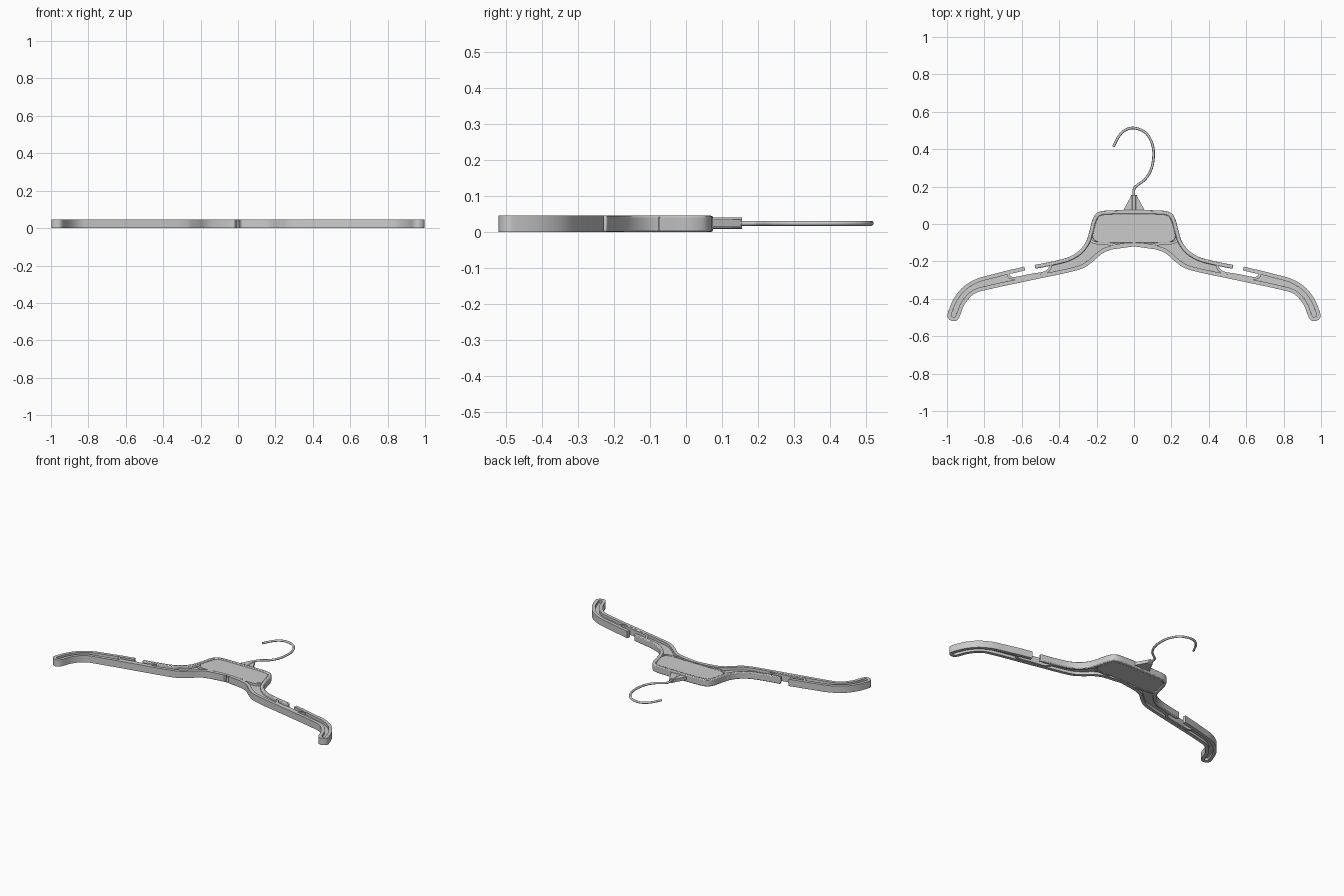
import bpy, bmesh
from mathutils import Vector

if "Cube" in bpy.data.objects:
    bpy.data.objects.remove(bpy.data.objects["Cube"])

H = 0.045   # rim height
W = 0.021   # rim width


def smooth(pts, n=5):
    """Catmull-Rom curve through 2D points."""
    p = [Vector(q) for q in pts]
    p = [2 * p[0] - p[1]] + p + [2 * p[-1] - p[-2]]
    out = []
    for i in range(1, len(p) - 2):
        a, b, c, d = p[i - 1:i + 3]
        for k in range(n):
            t = k / n
            out.append(0.5 * (2 * b + (c - a) * t + (2 * a - 5 * b + 4 * c - d) * t * t
                              + (3 * b - a - 3 * c + d) * t ** 3))
    return out + [p[-2]]


def prism(name, pts, z0, z1, mirror=True, bevel=0.0):
    """Extrude a 2D outline between two heights."""
    bm = bmesh.new()
    f = bm.faces.new([bm.verts.new((q[0], q[1], z0)) for q in pts])
    r = bmesh.ops.extrude_face_region(bm, geom=[f])
    for v in r["geom"]:
        if isinstance(v, bmesh.types.BMVert):
            v.co.z = z1
    # open at the mirror plane
    if mirror:
        cap = [g for g in bm.faces if all(abs(v.co.x) < 1e-5 for v in g.verts)]
        bmesh.ops.delete(bm, geom=cap, context='FACES')
    bmesh.ops.recalc_face_normals(bm, faces=bm.faces)
    me = bpy.data.meshes.new(name)
    bm.to_mesh(me)
    bm.free()
    ob = bpy.data.objects.new(name, me)
    bpy.context.collection.objects.link(ob)
    if mirror:
        m = ob.modifiers.new("mirror", 'MIRROR')
        m.use_clip = True
    if bevel:
        b = ob.modifiers.new("bevel", 'BEVEL')
        b.width, b.segments, b.limit_method, b.angle_limit = bevel, 2, 'ANGLE', 1.0
    bpy.context.view_layer.objects.active = ob
    ob.select_set(True)
    bpy.ops.object.shade_smooth_by_angle()
    ob.select_set(False)
    return ob


def ribbon(path, w):
    """Outline of a strip of width w around a centre line."""
    left, right = [], []
    for i, p in enumerate(path):
        t = (path[min(i + 1, len(path) - 1)] - path[max(i - 1, 0)]).normalized()
        if abs(p.x) < 1e-6:
            t = Vector((1, 0))
        n = Vector((-t.y, t.x)) * w / 2
        left.append(p + n)
        right.append(p - n)
    return left + right[::-1]


# Rim centre lines, right half
upper = smooth([(0, .064), (.1, .063), (.18, .056), (.21, .025), (.228, -.04), (.25, -.105),
                (.295, -.157), (.355, -.19), (.44, -.212)])
inner_finger = [Vector((.485, -.221)), Vector((.53, -.229))]
slot = smooth([(.44, -.212), (.455, -.245), (.485, -.262), (.56, -.275), (.64, -.29),
               (.668, -.28), (.672, -.26)])
outer_finger = [Vector((.585, -.238)), Vector((.63, -.249))]
arm = smooth([(.672, -.258), (.76, -.281), (.835, -.302), (.905, -.343), (.955, -.405),
              (.984, -.475), (.985, -.497), (.965, -.509), (.944, -.495), (.915, -.425), (.86, -.365), (.77, -.337),
              (.54, -.288), (.31, -.238), (.24, -.203), (.168, -.144), (.085, -.118), (0, -.109)])

prism("upper_rim", ribbon(upper + inner_finger, W), 0, H, bevel=.005)
prism("arm_rim", ribbon(outer_finger + arm, W), 0, H, bevel=.005)
prism("slot_rim", ribbon(slot, .014), .001, H - .001)

# Thin web between the rims
prism("web", upper + slot[1:-1] + arm, .018, .027)

# Raised centre panel
panel = smooth([(0, .056), (.1, .055), (.17, .05), (.198, .025), (.22, -.05), (.217, -.082),
                (.18, -.1), (.1, -.101), (0, -.102)])
prism("centre_panel", panel, .004, H - .004, bevel=.004)

# Rib under the panel's outer corner, running along the inner arm
prism("panel_rib", ribbon(smooth([(.245, -.07), (.21, -.1), (.12, -.108), (.09, -.118)]), .014),
      .004, H - .003)

# Tapered neck and hook socket
prism("neck", [(-.06, .068), (.06, .068), (.013, .155), (-.013, .155)], .014, .034, False)
bpy.ops.mesh.primitive_cylinder_add(vertices=12, radius=.016, depth=.09,
                                    location=(0, .11, .024), rotation=(1.5708, 0, 0))
bpy.context.object.name = "hook_socket"
bpy.ops.object.shade_smooth_by_angle()

# Wire hook
path = smooth([(0, .13), (0, .185), (.018, .208), (.06, .24), (.093, .295), (.105, .37),
               (.095, .435), (.06, .49), (0, .513), (-.045, .503), (-.08, .47), (-.11, .413)])
cu = bpy.data.curves.new("hook", 'CURVE')
cu.dimensions = '3D'
cu.bevel_depth = .007
cu.bevel_resolution = 2
cu.use_fill_caps = True
sp = cu.splines.new('POLY')
sp.points.add(len(path) - 1)
for pt, q in zip(sp.points, path):
    pt.co = (q.x, q.y, .024, 1)
sp.use_smooth = True
bpy.context.collection.objects.link(bpy.data.objects.new("hook", cu))
